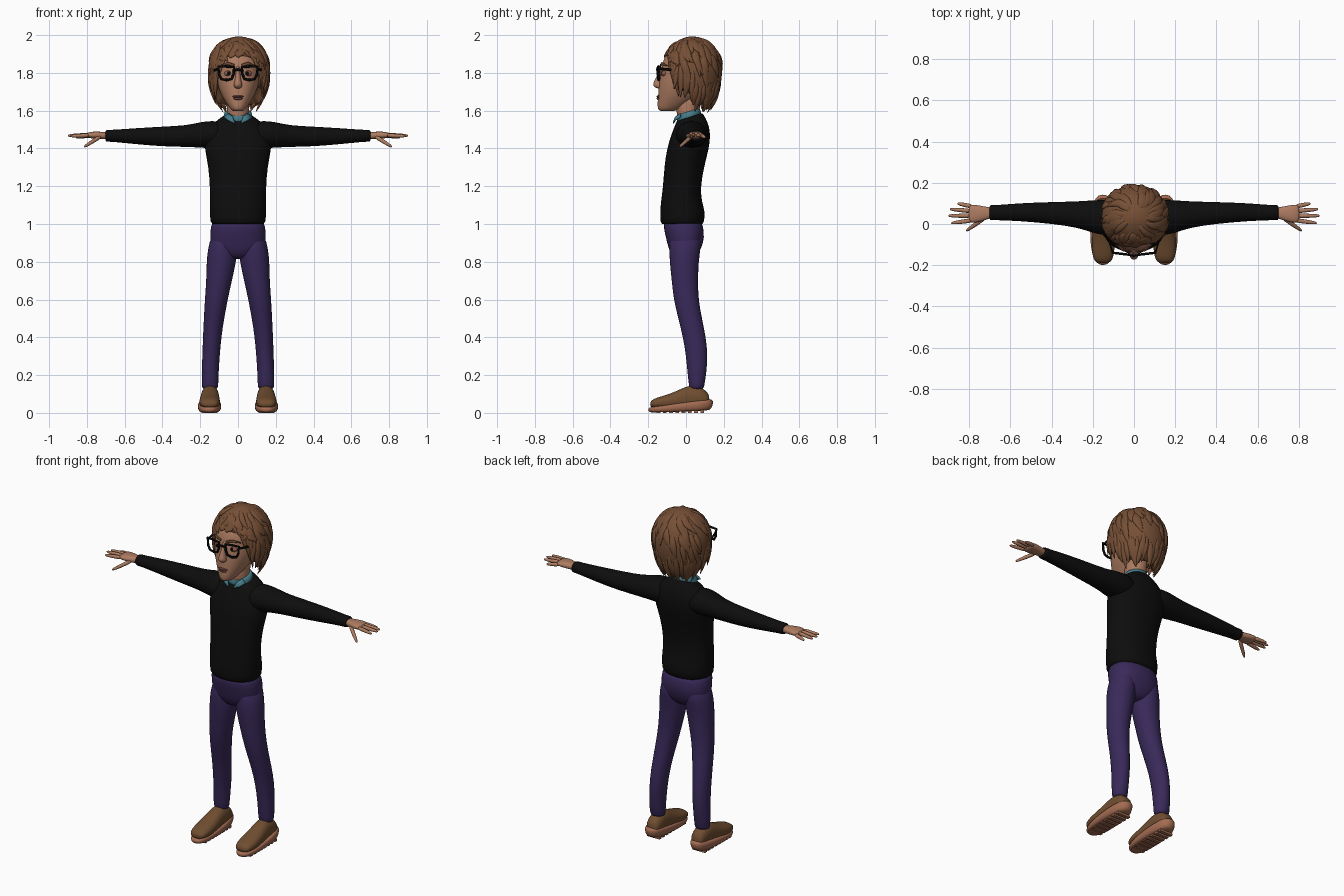
import bpy, bmesh, math, random
from mathutils import Vector

random.seed(4)
if "Cube" in bpy.data.objects:
    bpy.data.objects.remove(bpy.data.objects["Cube"])


def material(name, *rgb):
    m = bpy.data.materials.new(name)
    m.use_nodes = True
    m.diffuse_color = (*rgb, 1)
    bsdf = next(n for n in m.node_tree.nodes if n.type == 'BSDF_PRINCIPLED')
    bsdf.inputs["Base Color"].default_value = (*rgb, 1)
    return m


SKIN = material("warm_skin", .42, .2, .12)
HAIR = material("brown_hair", .18, .078, .036)
KNIT = material("black_knit", .004, .004, .004)
DENIM = material("purple_trousers", .04, .022, .1)
SUEDE = material("brown_suede", .16, .075, .03)
RUBBER = material("tan_rubber", .37, .15, .085)
SHIRT = material("teal_shirt", .06, .2, .25)
LIPS = material("dark_lips", .13, .05, .045)
EYES = material("eye_brown", .25, .1, .07)
FRAME = material("black_frame", .002, .002, .002)


def skin(bm, rings, loop=False):
    """Bridge rings of points with quads; cap the ends unless looped."""
    vs = [[bm.verts.new(p) for p in r] for r in rings]
    n = len(vs[0])
    for a, b in zip(vs, vs[1:] + (vs[:1] if loop else [])):
        for i in range(n):
            j = (i + 1) % n
            bm.faces.new((a[i], a[j], b[j], b[i]))
    if not loop:
        bm.faces.new(vs[0])
        bm.faces.new(vs[-1])


def finish(name, bm, mat, subdiv=0, smooth=True):
    bmesh.ops.recalc_face_normals(bm, faces=bm.faces)
    me = bpy.data.meshes.new(name)
    bm.to_mesh(me)
    bm.free()
    me.materials.append(mat)
    for p in me.polygons:
        p.use_smooth = smooth
    ob = bpy.data.objects.new(name, me)
    bpy.context.collection.objects.link(ob)
    if subdiv:
        mod = ob.modifiers.new("smooth", 'SUBSURF')
        mod.levels = mod.render_levels = subdiv
    return ob


def loft(name, rings, mat, axis='z', side=1, power=2, n=24):
    """Rings: position on axis, two centres, two radii, optional tilt."""
    bm, out = bmesh.new(), []
    for t, c1, c2, r1, r2, *tilt in rings:
        ring = []
        for i in range(n):
            a = 2 * math.pi * i / n
            c, s = math.cos(a), math.sin(a)
            u = math.copysign(abs(c) ** (2 / power), c) * r1
            v = math.copysign(abs(s) ** (2 / power), s) * r2
            h = t + (tilt[0] * v if tilt else 0)
            p = {'z': (c1 + u, c2 + v, h), 'x': (h, c1 + u, c2 + v),
                 'y': (c1 + u, h, c2 + v)}[axis]
            ring.append((p[0] * side, p[1], p[2]))
        out.append(ring)
    skin(bm, out)
    return finish(name, bm, mat, 1)


def sweep(bm, pts, sizes, ups, n=8, loop=False):
    """Elliptical tube along points; sizes are (width, thickness)."""
    pts, out = [Vector(p) for p in pts], []
    m = len(pts)
    for i, p in enumerate(pts):
        nxt = pts[(i + 1) % m] if loop else pts[min(i + 1, m - 1)]
        prv = pts[i - 1] if loop else pts[max(i - 1, 0)]
        d = (nxt - prv).normalized()
        side = d.cross(Vector(ups[i])).normalized()
        up = side.cross(d)
        w, h = sizes[i]
        out.append([p + side * w * math.cos(k * 2 * math.pi / n)
                    + up * h * math.sin(k * 2 * math.pi / n) for k in range(n)])
    skin(bm, out, loop)


def ball(name, centre, radii, mat):
    bm = bmesh.new()
    bmesh.ops.create_uvsphere(bm, u_segments=20, v_segments=12, radius=1)
    bmesh.ops.scale(bm, vec=radii, verts=bm.verts)
    bmesh.ops.translate(bm, vec=centre, verts=bm.verts)
    return finish(name, bm, mat)


# Sweater body, neckline and shirt collar
loft("sweater_body", [
    (.995, 0, -.02, .135, .105), (1.005, 0, -.02, .148, .117), (1.07, 0, -.018, .15, .12),
    (1.12, 0, -.025, .15, .108), (1.2, 0, -.022, .15, .1), (1.3, 0, -.01, .157, .106),
    (1.4, 0, .01, .178, .112), (1.46, 0, .024, .18, .106), (1.51, 0, .028, .155, .096, .1),
    (1.545, 0, .024, .115, .08, .2), (1.565, 0, .02, .084, .07, .3), (1.57, 0, .02, .07, .06, .3)],
    KNIT, power=2.2)
loft("shirt_collar", [(1.54, 0, .018, .08, .068, .3), (1.575, 0, .015, .078, .066, .3),
                      (1.597, 0, .013, .07, .059, .3), (1.595, 0, .013, .06, .05, .3)], SHIRT)
loft("neck", [(1.52, 0, .02, .062, .058), (1.58, 0, .008, .058, .058),
              (1.63, 0, .012, .058, .065), (1.7, 0, .03, .065, .07)], SKIN)

# Trouser seat
loft("trouser_seat", [(1.03, 0, -.018, .138, .1), (.98, 0, -.014, .145, .106),
                      (.93, 0, -.004, .15, .103), (.87, 0, -.006, .145, .088),
                      (.83, 0, -.008, .09, .065), (.815, 0, -.008, .04, .04)], DENIM, power=2.3)

for s, tag in ((1, "left"), (-1, "right")):
    # Sleeves, legs and shoes
    loft(tag + "_sleeve", [
        (.05, .03, 1.47, .08, .07), (.14, .03, 1.474, .088, .074), (.2, .036, 1.472, .08, .068),
        (.27, .046, 1.465, .064, .057), (.4, .054, 1.463, .053, .053), (.55, .058, 1.465, .044, .042),
        (.67, .055, 1.467, .036, .031), (.695, .055, 1.467, .038, .032),
        (.703, .055, 1.467, .034, .028)], KNIT, 'x', s)
    loft(tag + "_trouser_leg", [
        (.96, .075, 0, .066, .085), (.86, .083, -.006, .078, .083), (.8, .088, -.01, .079, .077),
        (.7, .1, -.006, .068, .07), (.6, .115, 0, .061, .066), (.5, .127, .022, .054, .063),
        (.4, .137, .045, .049, .061), (.3, .143, .058, .046, .058), (.2, .148, .058, .045, .049),
        (.135, .148, .056, .044, .04), (.125, .148, .056, .038, .034)], DENIM, 'z', s)
    loft(tag + "_shoe_upper", [
        (-.19, .15, .045, .03, .012), (-.175, .15, .05, .046, .024), (-.13, .15, .054, .056, .034),
        (-.08, .15, .06, .055, .043), (-.03, .149, .07, .051, .056), (.02, .148, .08, .048, .068),
        (.07, .148, .08, .046, .062), (.11, .148, .07, .04, .045),
        (.125, .148, .06, .025, .03)], SUEDE, 'y', s, 2.3)
    loft(tag + "_shoe_sole", [
        (.006, .151, -.03, .048, .15, .02), (.012, .151, -.03, .058, .166, .06),
        (.035, .151, -.028, .064, .174, .1), (.05, .15, -.028, .06, .17, .13),
        (.053, .15, -.028, .05, .15, .13)], RUBBER, 'z', s, 2.5)
    bm = bmesh.new()
    for k in range(8):
        box = bmesh.ops.create_cube(bm, size=1)["verts"]
        bmesh.ops.scale(bm, vec=(.084, .02, .014), verts=box)
        bmesh.ops.translate(bm, vec=(.151 * s, -.145 + k * .033, .007), verts=box)
    finish(tag + "_sole_treads", bm, RUBBER, smooth=False)

    # Hand with four fingers and a thumb
    loft(tag + "_palm", [
        (.68, .055, 1.467, .026, .02), (.71, .053, 1.468, .028, .019), (.745, .05, 1.47, .04, .02),
        (.785, .05, 1.471, .045, .017), (.805, .05, 1.47, .04, .011)], SKIN, 'x', s, 2.4)
    bm = bmesh.new()
    fingers = [((.785, .085, 1.468), (.858, .1, 1.458)), ((.79, .063, 1.472), (.895, .072, 1.466)),
               ((.79, .04, 1.472), (.902, .04, 1.468)), ((.785, .018, 1.47), (.888, .004, 1.465)),
               ((.725, .03, 1.465), (.815, -.034, 1.408))]
    for a, b in fingers:
        a, b = Vector(a), Vector(b)
        path = [a.lerp(b, t) for t in (0, .35, .65, .92, 1)]
        path = [(p.x * s, p.y, p.z) for p in path]
        sweep(bm, path, [(r, r) for r in (.0125, .0115, .0105, .008, .003)], [(0, 0, 1)] * 5)
    finish(tag + "_fingers", bm, SKIN, 1)

    # Ears, eyes and brows
    ball(tag + "_ear", (.122 * s, .025, 1.755), (.016, .026, .04), SKIN)
    ball(tag + "_eye", (.05 * s, -.113, 1.797), (.023, .017, .016), EYES)
    ball(tag + "_iris", (.049 * s, -.126, 1.797), (.01, .006, .011), FRAME)
    bm = bmesh.new()
    sweep(bm, [(.02 * s, -.134, 1.84), (.055 * s, -.128, 1.85), (.09 * s, -.1, 1.838)],
          [(.004, .007), (.004, .008), (.002, .003)], [(0, 0, 1)] * 3)
    finish(tag + "_brow", bm, HAIR)
    # Collar points
    bm = bmesh.new()
    sweep(bm, [(.06 * s, -.03, 1.575), (.04 * s, -.056, 1.558), (.018 * s, -.066, 1.535)],
          [(.018, .006), (.017, .006), (.004, .004)], [(0, -1, .3)] * 3)
    finish(tag + "_collar_point", bm, SHIRT)
    # Spectacle rim and temple arm
    bm = bmesh.new()
    rim = [(.022, 1.83), (.06, 1.834), (.104, 1.834), (.1, 1.79), (.088, 1.767),
           (.06, 1.762), (.034, 1.768), (.023, 1.795)]
    sweep(bm, [(x * s, -.152 + x * .12, z) for x, z in rim], [(.007, .006)] * 8,
          [(0, -1, 0)] * 8, loop=True)
    sweep(bm, [(.104 * s, -.138, 1.822), (.125 * s, -.07, 1.815), (.132 * s, .02, 1.8)],
          [(.004, .007)] * 3, [(0, 0, 1)] * 3)
    finish(tag + "_spectacle_rim", bm, FRAME)

bm = bmesh.new()
sweep(bm, [(-.026, -.15, 1.812), (0, -.155, 1.818), (.026, -.15, 1.812)],
      [(.005, .007)] * 3, [(0, 0, 1)] * 3)
finish("spectacle_bridge", bm, FRAME)

# Head, nose and mouth
loft("head", [
    (1.597, 0, -.1, .022, .03), (1.603, 0, -.095, .036, .053), (1.625, 0, -.075, .052, .077),
    (1.66, 0, -.045, .076, .105), (1.7, 0, -.025, .097, .122), (1.75, 0, -.008, .113, .136),
    (1.8, 0, .008, .12, .142), (1.85, 0, .018, .121, .145), (1.9, 0, .022, .112, .132),
    (1.94, 0, .03, .08, .09), (1.955, 0, .03, .04, .04)], SKIN, power=2.15)
loft("nose", [(1.717, 0, -.138, .012, .014), (1.725, 0, -.143, .023, .026),
              (1.74, 0, -.146, .023, .031), (1.765, 0, -.14, .015, .024),
              (1.8, 0, -.13, .011, .018), (1.84, 0, -.122, .009, .01)], SKIN)
ball("upper_lip", (0, -.143, 1.675), (.03, .013, .007), LIPS)
ball("lower_lip", (0, -.143, 1.664), (.025, .013, .008), LIPS)

# Hair: a cap with a shaped hairline, covered in swept locks
HAIRLINE = [(0, .46), (.45, .4), (.75, .1), (.95, -.45), (1.4, -.5), (1.7, -.85), (3.2, -.9)]


def hairline(az):
    az = abs((az + math.pi) % (2 * math.pi) - math.pi)
    for (a, e), (b, f) in zip(HAIRLINE, HAIRLINE[1:]):
        if az <= b:
            return e + (f - e) * (az - a) / (b - a)


def scalp(az, el, k=1.0):
    c = math.cos(el) * k
    return Vector((.005 + .162 * c * math.sin(az), .035 - .156 * c * math.cos(az),
                   1.815 + (.178 if el > 0 else .24) * k * math.sin(el)))


bm = bmesh.new()
turn = [2 * math.pi * i / 64 for i in range(64)]
rings = [[scalp(a, hairline(a), k) for a in turn] for k in (.8, .95)]
for j in range(16):
    rings.append([scalp(a, hairline(a) + (1.55 - hairline(a)) * j / 15) for a in turn])
skin(bm, rings)
finish("hair_cap", bm, HAIR)


def lock(bm, az, top, bottom, swirl, width, flare):
    ts = (0, .25, .5, .75, 1)
    pts = [scalp(az + swirl * t * t, top + (bottom - top) * t, .985 + .025 * t + flare * t ** 3)
           for t in ts]
    sizes = [(width * w, .011 * w) for w in (.3, .85, 1, .7, .08)]
    sweep(bm, pts, sizes, [p - Vector((0, .035, 1.8)) for p in pts])


bm = bmesh.new()
for i in range(44):
    az = 2 * math.pi * i / 44 + random.uniform(-.05, .05)
    face = math.cos(az) > .75
    drop = .02 if face else random.uniform(.06, .2)
    swirl = (.35 if math.sin(az) > 0 else -.35) if face else random.uniform(-.2, .2)
    lock(bm, az, hairline(az) + random.uniform(.5, .75), hairline(az + swirl) - drop, swirl,
         random.uniform(.016, .026), 0 if face else random.uniform(-.02, .1))
for i in range(60):
    az = random.uniform(-math.pi, math.pi)
    top = random.uniform(.3, 1.35)
    low = max(hairline(az) + .1, top - random.uniform(.6, 1))
    lock(bm, az, top, low, random.uniform(.1, .4), random.uniform(.018, .03), random.uniform(0, .03))
finish("hair_locks", bm, HAIR, 1)
